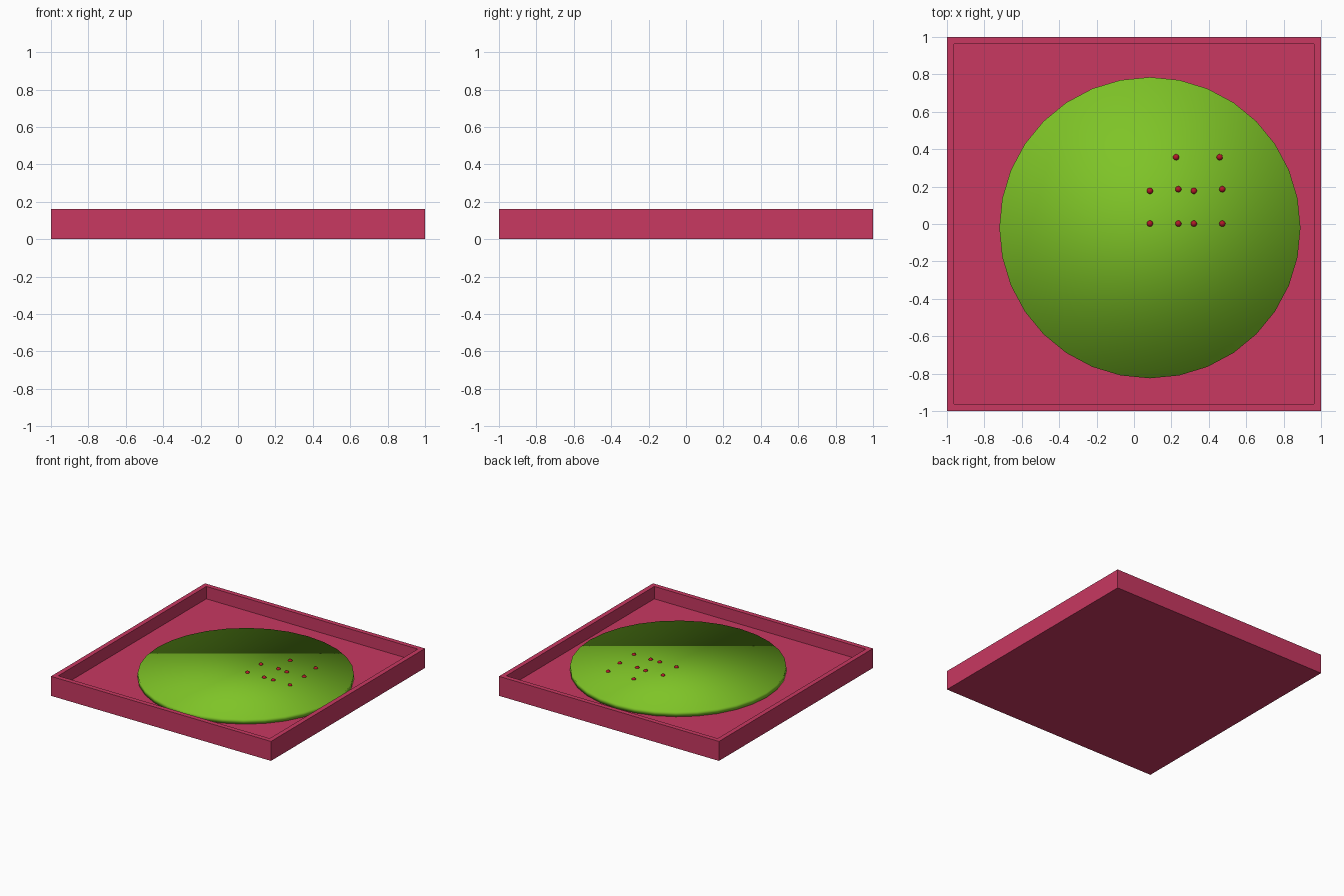
import bpy, bmesh

if "Cube" in bpy.data.objects:
    bpy.data.objects.remove(bpy.data.objects["Cube"])

def material(name, rgb):
    m = bpy.data.materials.new(name)
    m.diffuse_color = (*rgb, 1)
    m.use_nodes = True
    m.node_tree.nodes["Principled BSDF"].inputs["Base Color"].default_value = m.diffuse_color
    return m

pink = material("pink", (0.58, 0.04, 0.12))
green = material("green", (0.21, 0.55, 0.02))
red = material("red", (0.45, 0.01, 0.02))

HEIGHT, FLOOR, WALL = 0.16, 0.058, 0.055

# Square tray: block whose top is inset and pushed down to the floor
bpy.ops.mesh.primitive_cube_add(size=1, location=(0, 0, HEIGHT / 2))
tray = bpy.context.object
tray.name = "tray"
tray.scale = (2, 2, HEIGHT)
bpy.ops.object.transform_apply(location=True, scale=True)
bm = bmesh.new()
bm.from_mesh(tray.data)
top = max(bm.faces, key=lambda f: f.calc_center_median().z)
bmesh.ops.inset_region(bm, faces=[top], thickness=WALL)
rim = [e.verts[:] for e in top.edges]
low = bmesh.ops.extrude_discrete_faces(bm, faces=[top])["faces"][0]
bmesh.ops.translate(bm, verts=low.verts[:], vec=(0, 0, FLOOR - HEIGHT))
bm.to_mesh(tray.data)
bm.free()
tray.data.materials.append(pink)

# Round flat disc lying on the tray floor
DISC_TOP = 0.098
bpy.ops.mesh.primitive_cylinder_add(vertices=32, radius=0.805, depth=DISC_TOP - FLOOR,
                                    location=(0.085, -0.02, (DISC_TOP + FLOOR) / 2))
disc = bpy.context.object
disc.name = "disc"
disc.data.materials.append(green)
bpy.ops.object.shade_smooth()

# Small beads half sunk into the disc
beads = [(0.225, 0.357), (0.458, 0.357),
         (0.085, 0.177), (0.237, 0.186), (0.32, 0.177), (0.472, 0.186),
         (0.085, 0.002), (0.237, 0.002), (0.32, 0.002), (0.472, 0.002)]
for i, (x, y) in enumerate(beads):
    bpy.ops.mesh.primitive_uv_sphere_add(segments=16, ring_count=8, radius=0.017,
                                         location=(x, y, DISC_TOP - 0.003))
    bead = bpy.context.object
    bead.name = f"bead_{i + 1}"
    bead.data.materials.append(red)
    bpy.ops.object.shade_smooth()
